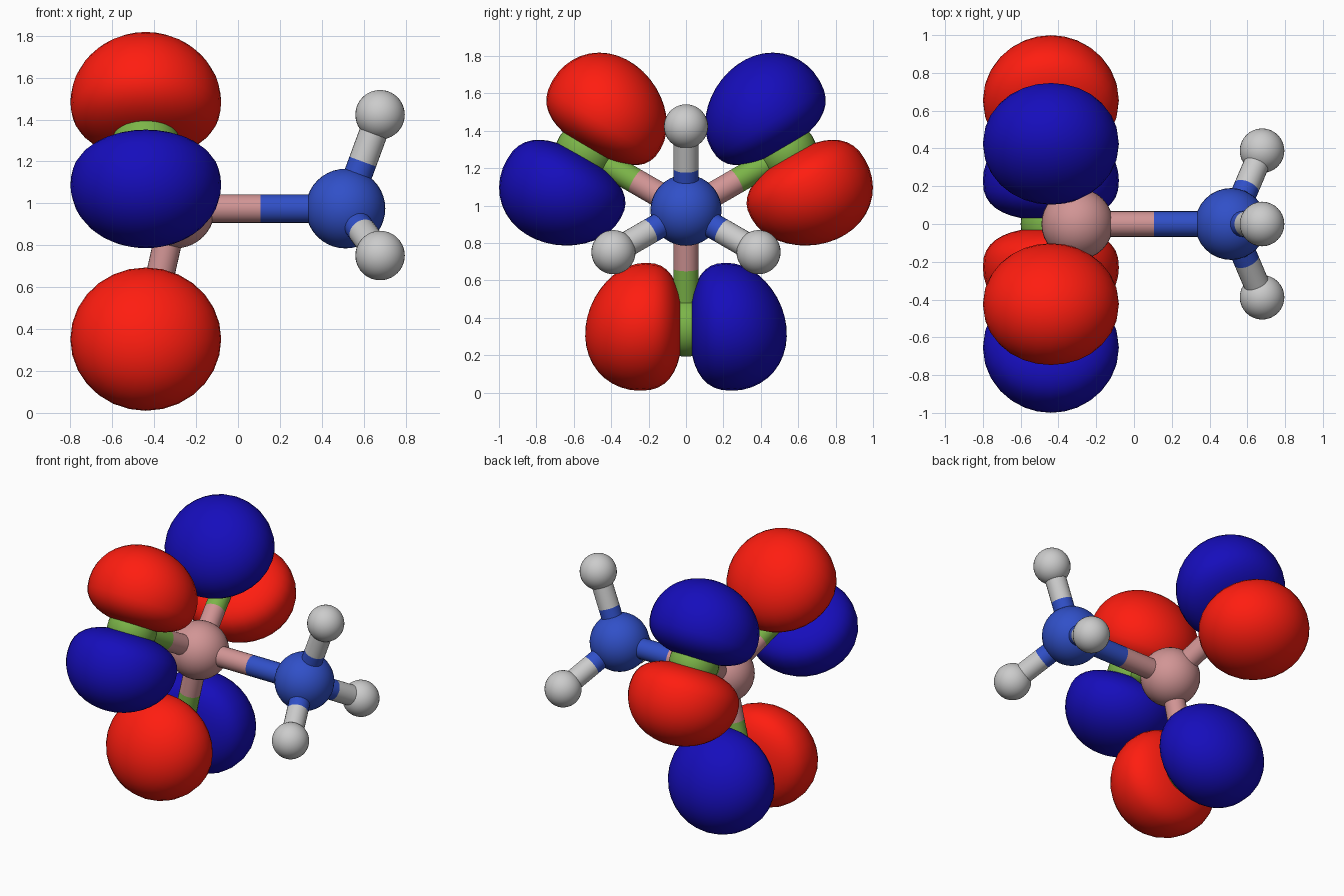
import bpy, bmesh, math
from mathutils import Vector, Matrix

if "Cube" in bpy.data.objects:
    bpy.data.objects.remove(bpy.data.objects["Cube"])

Z0 = 0.975          # height of the molecule axis
STICK_R = 0.068


def material(name, rgb):
    m = bpy.data.materials.new(name)
    m.diffuse_color = (*rgb, 1)
    m.use_nodes = True
    m.node_tree.nodes["Principled BSDF"].inputs["Base Color"].default_value = m.diffuse_color
    return m


PINK = material("pink", (0.64, 0.30, 0.30))
ROYAL = material("royal_blue", (0.03, 0.08, 0.58))
GREEN = material("green", (0.20, 0.46, 0.065))
RED = material("red", (1.0, 0.012, 0.005))
NAVY = material("deep_blue", (0.008, 0.004, 0.50))


def finish(name, bm, mat):
    me = bpy.data.meshes.new(name)
    bmesh.ops.recalc_face_normals(bm, faces=bm.faces)
    for f in bm.faces:
        f.smooth = len(f.verts) <= 4
    bm.to_mesh(me)
    bm.free()
    ob = bpy.data.objects.new(name, me)
    bpy.context.collection.objects.link(ob)
    if mat:
        me.materials.append(mat)
    return ob


def ball(name, centre, r, mat):
    bm = bmesh.new()
    bmesh.ops.create_uvsphere(bm, u_segments=32, v_segments=20, radius=r,
                              matrix=Matrix.Translation(centre))
    finish(name, bm, mat)


def stick(name, a, b, mat):
    d = b - a
    m = Matrix.Translation((a + b) / 2) @ d.to_track_quat('Z', 'Y').to_matrix().to_4x4()
    bm = bmesh.new()
    bmesh.ops.create_cone(bm, cap_ends=True, segments=24, radius1=STICK_R,
                          radius2=STICK_R, depth=d.length, matrix=m)
    finish(name, bm, mat)


def bond(name, a, b, mat_a, mat_b):
    mid = (a + b) / 2
    stick(name + "_inner", a, mid, mat_a)
    stick(name + "_outer", mid, b, mat_b)


def lobe(name, centre, radial, tangent, mat):
    """Rounded lobe, flattened on the side that faces its partner."""
    bm = bmesh.new()
    bmesh.ops.create_uvsphere(bm, u_segments=28, v_segments=20, radius=1)
    for v in bm.verts:
        x, s, t = v.co
        r = min(1, math.hypot(x, s))
        if t >= 0:
            u = 0.23 + 0.307 * t
        else:
            u = 0.23 - 0.21 * max(0, 1 - r ** 2.5) ** 0.4
        s *= 0.342
        u *= 1 + 0.2 * s
        v.co = centre + Vector((0.36 * x, 0, 0)) + radial * s + tangent * u
    finish(name, bm, mat)


def ring(angle):
    """Unit vector in the yz plane, angle measured from +y."""
    return Vector((0, math.cos(angle), math.sin(angle)))


# Central axis: pink atom, blue atom and the bond between them
pink = Vector((-0.30, 0, Z0))
blue = Vector((0.513, 0, Z0))
ball("pink_atom", pink, 0.19, PINK)
ball("blue_atom", blue, 0.19, ROYAL)
bond("axis_bond", pink, blue, PINK, ROYAL)

for i in range(3):
    turn = math.radians(120 * i)
    # Grey atoms on the blue end
    h = Vector((0.678, 0, Z0)) + ring(turn + math.pi / 2) * 0.448
    ball(f"grey_atom_{i}", h, 0.118, None)
    bond(f"grey_bond_{i}", blue, h, ROYAL, None)
    # Green atoms on the pink end, each between a red and a blue lobe
    out = ring(turn - math.pi / 2)
    side = ring(turn + math.pi)
    f = Vector((-0.44, 0, Z0)) + out * 0.623
    ball(f"green_atom_{i}", f, 0.16, GREEN)
    bond(f"green_bond_{i}", pink, f, PINK, GREEN)
    lobe(f"red_lobe_{i}", f, out, side, RED)
    lobe(f"blue_lobe_{i}", f, out, -side, NAVY)
